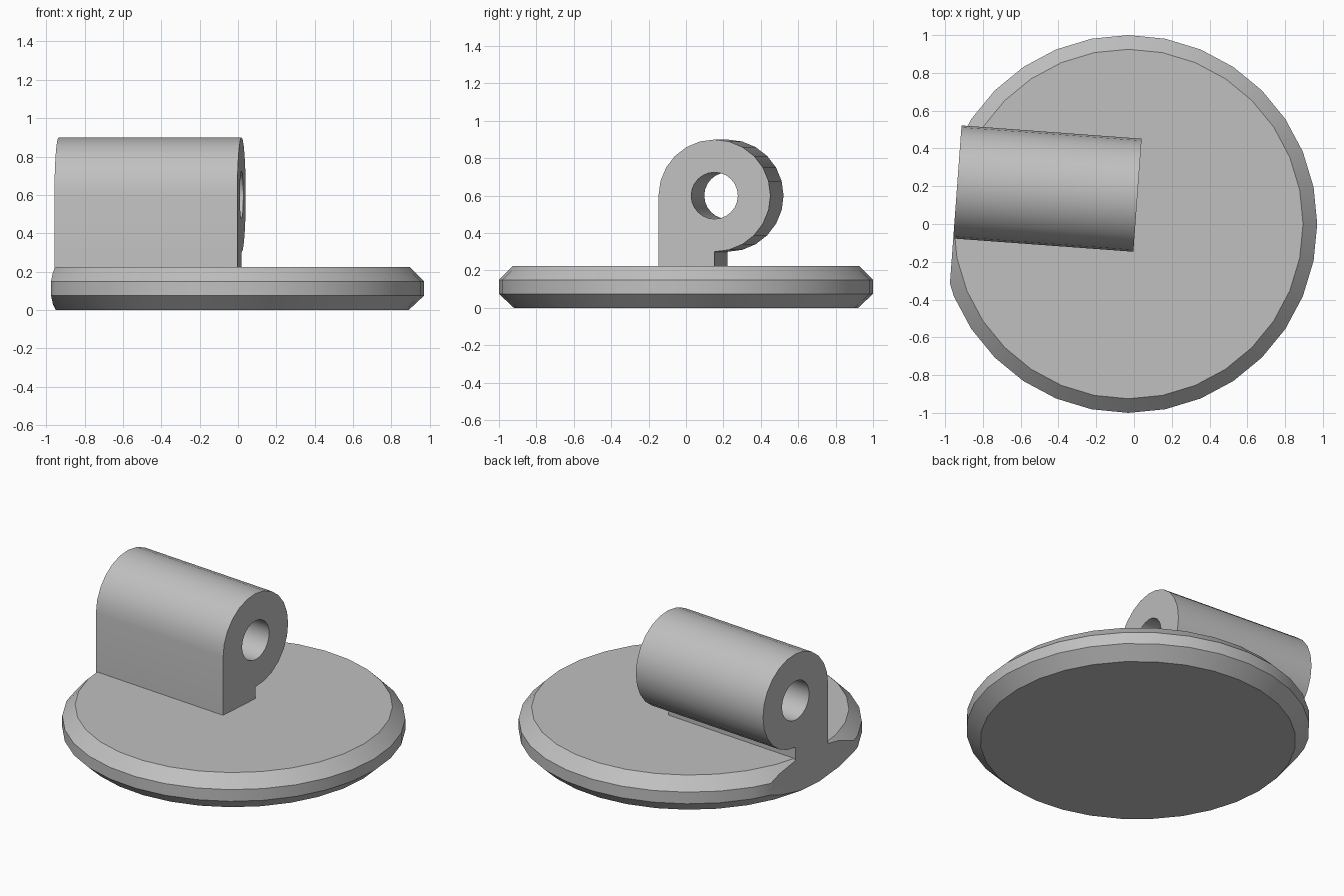
import bpy
import bmesh
from math import cos, sin, pi, radians
from mathutils import Matrix, Vector

if "Cube" in bpy.data.objects:
    bpy.data.objects.remove(bpy.data.objects["Cube"], do_unlink=True)

TURN = radians(-4.2)                      # slight twist of the barrel on the base
AXIS = Vector((cos(TURN), sin(TURN), 0))  # barrel direction
END = Vector((-0.935, 0.2225, 0))         # barrel end at the rim
LENGTH, RADIUS, AXIS_HEIGHT, BORE = 0.956, 0.3, 0.6, 0.125

grey = bpy.data.materials.new("plain_grey")
grey.use_nodes = True
grey.diffuse_color = (0.53, 0.53, 0.53, 1)
grey.node_tree.nodes["Principled BSDF"].inputs["Base Color"].default_value = grey.diffuse_color


def arc(cx, cy, r, start, end, steps):
    """Points along an arc, both ends included."""
    return [(cx + r * cos(start + (end - start) * i / steps),
             cy + r * sin(start + (end - start) * i / steps)) for i in range(steps + 1)]


def finish(bm, name):
    bmesh.ops.recalc_face_normals(bm, faces=bm.faces)
    mesh = bpy.data.meshes.new(name)
    bm.to_mesh(mesh)
    bm.free()
    mesh.materials.append(grey)
    obj = bpy.data.objects.new(name, mesh)
    bpy.context.collection.objects.link(obj)
    bpy.ops.object.select_all(action='DESELECT')
    obj.select_set(True)
    bpy.context.view_layer.objects.active = obj
    bpy.ops.object.shade_smooth_by_angle(angle=radians(30))
    return obj


# Round base: stacked rings with chamfered rims
bm = bmesh.new()
rings = []
for r, z in ((0.92, 0), (1, 0.075), (1, 0.15), (0.925, 0.225)):
    rings.append([bm.verts.new((x, y, z)) for x, y in arc(-0.03, 0, r, 0, 2 * pi, 32)[:-1]])
for low, high in zip(rings, rings[1:]):
    for i in range(len(low)):
        bm.faces.new((low[i - 1], low[i], high[i], high[i - 1]))
bm.faces.new(rings[0])
bm.faces.new(rings[-1])
# Flat on the rim, flush with the barrel end
cut = bmesh.ops.bisect_plane(bm, geom=bm.verts[:] + bm.edges[:] + bm.faces[:],
                             plane_co=END, plane_no=-AXIS, clear_outer=True)
bmesh.ops.holes_fill(bm, edges=[e for e in bm.edges if e.is_boundary], sides=0)
finish(bm, "round_base")

# Hinge barrel: one straight side, a neck below and a bore through it
bm = bmesh.new()
outline = arc(0, AXIS_HEIGHT, RADIUS, pi, -pi / 2, 18) + [(0, 0.1), (-RADIUS, 0.1)]
bore = arc(0, AXIS_HEIGHT, BORE, 0, 2 * pi, 24)[:-1]
for loop in (outline, bore):
    verts = [bm.verts.new((0, y, z)) for y, z in loop]
    for i in range(len(verts)):
        bm.edges.new((verts[i - 1], verts[i]))
bmesh.ops.triangle_fill(bm, edges=bm.edges[:], use_beauty=True)
side = bmesh.ops.extrude_face_region(bm, geom=bm.faces[:])
bmesh.ops.translate(bm, vec=(LENGTH, 0, 0),
                    verts=[v for v in side["geom"] if isinstance(v, bmesh.types.BMVert)])
bm.transform(Matrix.Translation(END) @ Matrix.Rotation(TURN, 4, 'Z'))
finish(bm, "hinge_barrel")
